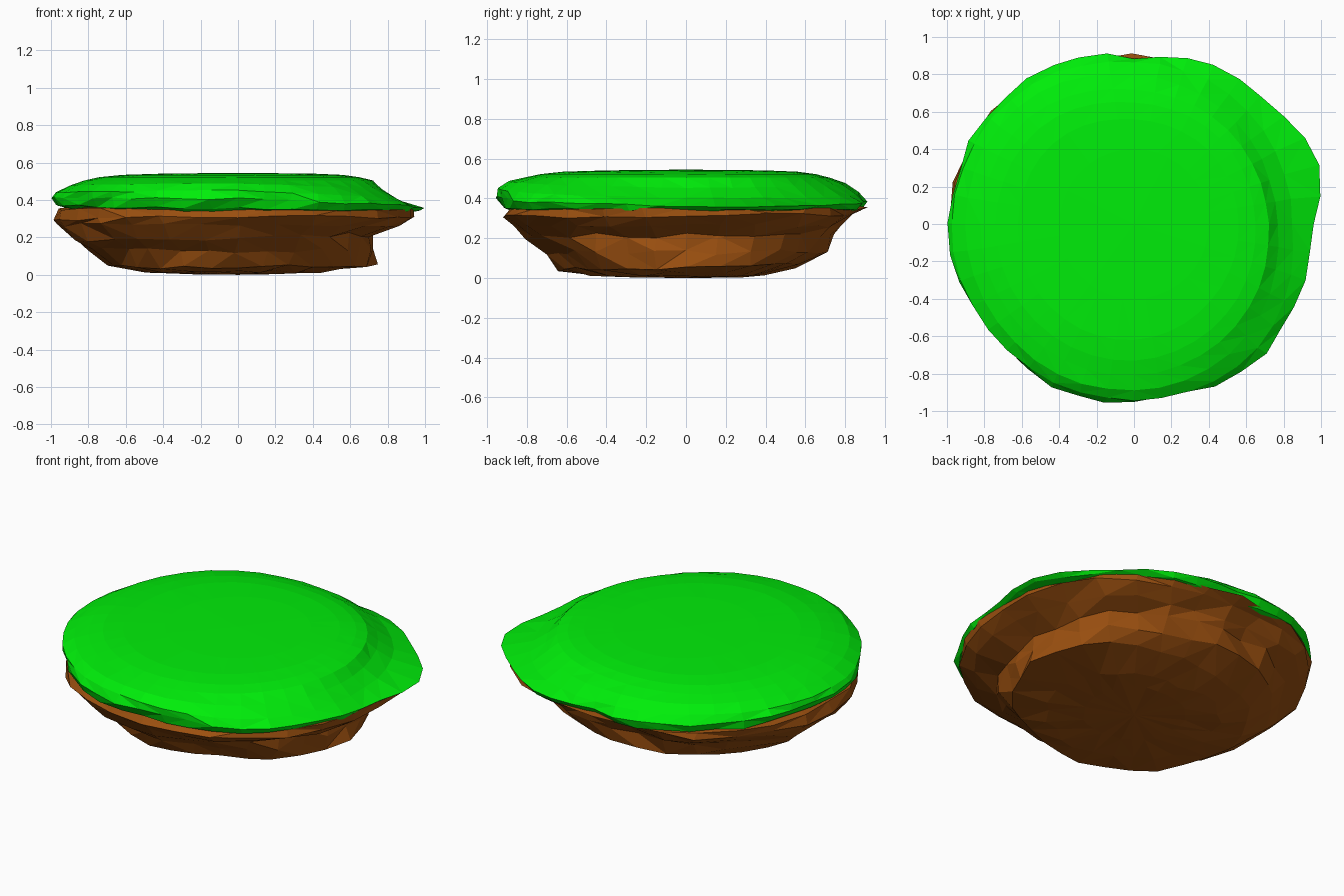
import bpy, bmesh, math, random

random.seed(11)

def sample(values, t):
    """Periodic interpolation around the outline; plain numbers stay constant."""
    if not isinstance(values, (list, tuple)):
        return values
    n = len(values)
    f = (t / math.tau) * n
    i = int(math.floor(f + 1e-9))
    u = f - i
    p0, p1, p2, p3 = (values[(i + k) % n] for k in (-1, 0, 1, 2))
    return p1 + 0.5 * u * (p2 - p0 + u * (2*p0 - 5*p1 + 4*p2 - p3
                                          + u * (3*(p1 - p2) + p3 - p0)))

def material(name, rgb):
    m = bpy.data.materials.new(name)
    m.diffuse_color = (*rgb, 1)
    return m

def loft(name, rings, segs, bottom, top, mat):
    """Skin rings of (radius, height, jitter), closed by centre points."""
    bm = bmesh.new()
    loops = []
    for radius, height, jit in rings:
        loop = []
        for s in range(segs):
            t = math.tau * s / segs
            a = t + random.uniform(-jit, jit)
            r = sample(radius, t) + random.uniform(-jit, jit)
            z = sample(height, t) + random.uniform(-jit, jit) * 0.5
            x, y = r * math.cos(a), r * math.sin(a)
            loop.append(bm.verts.new((max(-1, min(1, x)), y, max(z, 0.003))))
        loops.append(loop)
    for lo, hi in zip(loops, loops[1:]):
        for s in range(segs):
            n = (s + 1) % segs
            bm.faces.new((lo[s], lo[n], hi[n], hi[s]))
    for loop, z in ((loops[0], bottom), (loops[-1], top)):
        c = bm.verts.new((0, 0, z))
        for s in range(segs):
            bm.faces.new((loop[s], loop[(s + 1) % segs], c))
    bmesh.ops.triangulate(bm, faces=bm.faces[:])
    bmesh.ops.recalc_face_normals(bm, faces=bm.faces[:])
    me = bpy.data.meshes.new(name)
    bm.to_mesh(me)
    bm.free()
    me.materials.append(mat)
    ob = bpy.data.objects.new(name, me)
    bpy.context.collection.objects.link(ob)
    return ob

earth = material("earth", (0.33, 0.08, 0.005))
grass = material("grass", (0.0, 0.85, 0.003))

# Rocky earth: values run E, NE, N, NW, W, SW, S, SE
loft("rock_base", [
    (.28, .006, .01),
    ((.47, .44, .38, .45, .5, .5, .5, .47), .018, .02),
    ((.74, .66, .54, .62, .69, .68, .63, .64), (.05, .07, .06, .05, .05, .04, .04, .05), .02),
    ((.75, .73, .70, .74, .80, .75, .68, .71), .13, .03),
    ((.72, .75, .74, .80, .87, .87, .80, .77), (.215, .22, .22, .21, .19, .19, .195, .21), .03),
    ((.86, .85, .77, .90, .97, .93, .85, .90), .265, .025),
    ((.94, .955, .82, .96, .995, .95, .90, .97), (.31, .32, .32, .31, .29, .30, .31, .31), .02),
    ((.94, .94, .90, .97, .97, .93, .88, .95), .35, .015),
    (.6, .40, .01),
], 28, 0.0, .41, earth)

# Grass cap: the lip is sampled every 15 degrees, flaring out to the east and north
lip = [.96, 1.03, 1.01, .95, .955, .92, .875, .94, .955, .97, .99, .98,
       .99, .995, .965, .96, .97, .965, .945, .94, .98, .985, .965, .97]
inset = lambda k: [r * k for r in lip]
loft("grass_cap", [
    (.70, .36, .004),
    (inset(.90), (.335, .335, .325, .34, .35, .34, .335, .335), .014),
    (inset(.975), (.34, .345, .34, .355, .375, .36, .355, .345), .012),
    (lip, (.36, .37, .385, .40, .415, .41, .405, .38), .012),
    ((.85, .86, .87, .935, .975, .96, .94, .94), (.405, .405, .425, .445, .44, .445, .45, .42), .006),
    ((.77, .77, .80, .88, .90, .90, .89, .85), (.455, .46, .475, .482, .477, .485, .487, .465), .004),
    ((.72, .71, .72, .80, .82, .82, .81, .77), .505, .002),
    ((.65, .65, .65, .72, .74, .74, .73, .69), .522, .001),
    ((.56, .56, .56, .61, .62, .63, .62, .58), .534, .001),
    (.40, .541, 0),
], 40, .36, .545, grass)
